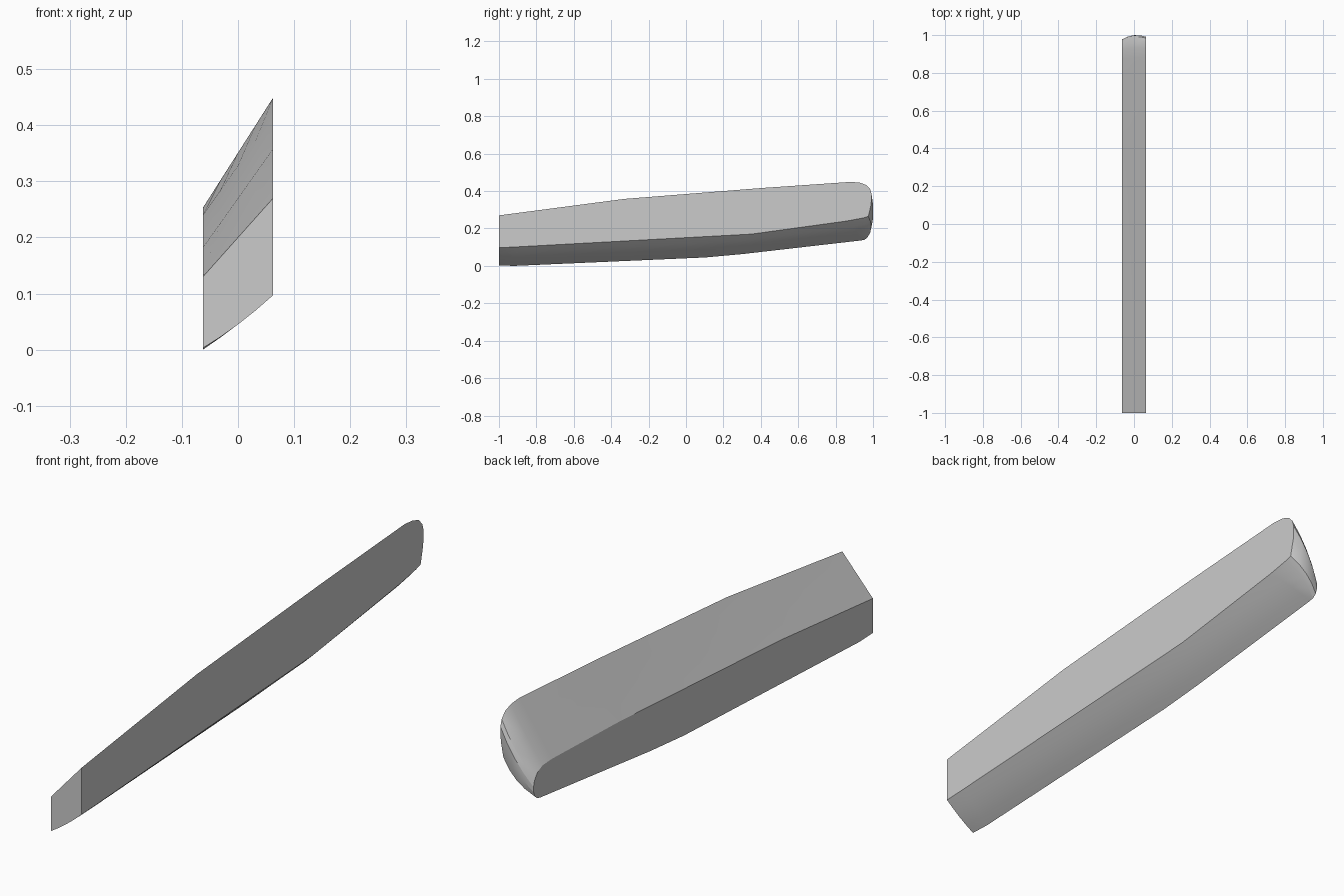
import bpy, bmesh

if "Cube" in bpy.data.objects:
    bpy.data.objects.remove(bpy.data.objects["Cube"])

# Matching outline points of the two flat sides: (left y, left z, right y, right z, back bulge, belly bulge)
OUTLINE = [
    # top edge, front to back
    (-1.0, .13, -1.0, .27, 0, 0),
    (-.46, .182, -.33, .358, 0, 0),
    (.47, .24, .40, .416, 0, 0),
    (.87, .253, .88, .449, 0, 0),
    # rounded back end
    (.925, .25, .93, .445, .004, 0),
    (.955, .235, .965, .432, .008, 0),
    (.972, .212, .985, .41, .012, 0),
    (.978, .19, .992, .385, .014, 0),
    (.977, .17, .99, .33, .016, 0),
    (.97, .152, .975, .265, .018, -.003),
    (.955, .14, .95, .257, .018, -.004),
    # bottom edge, back to front
    (.935, .136, .86, .24, .012, -.005),
    (.30, .063, .35, .17, 0, -.006),
    (.10, .045, 0.0, .151, 0, -.006),
    (-.92, 0.0, -.90, .102, 0, -.005),
    (-1.0, .003, -1.0, .097, 0, -.005),
]
HALF_WIDTH = .0625
STEPS = 4

grey = bpy.data.materials.new("light_grey")
grey.diffuse_color = (.6, .6, .6, 1)
grey.use_nodes = True
grey.node_tree.nodes["Principled BSDF"].inputs["Base Color"].default_value = grey.diffuse_color


def section(bm, t):
    """One cross-outline between the left (t=0) and right (t=1) sides."""
    swell = 4 * t * (1 - t)
    x = HALF_WIDTH * (2 * t - 1)
    return [bm.verts.new((x, ly + (ry - ly) * t + by * swell,
                          lz + (rz - lz) * t + bz * swell))
            for ly, lz, ry, rz, by, bz in OUTLINE]


# Slanted bar lofted from the left outline to the right outline
bm = bmesh.new()
rings = [section(bm, i / STEPS) for i in range(STEPS + 1)]
n = len(OUTLINE)
for a, b in zip(rings, rings[1:]):
    for i in range(n):
        j = (i + 1) % n
        bm.faces.new((a[i], a[j], b[j], b[i]))
bm.faces.new(rings[0])
bm.faces.new(rings[-1][::-1])
bmesh.ops.recalc_face_normals(bm, faces=bm.faces)

mesh = bpy.data.meshes.new("slanted_bar")
bm.to_mesh(mesh)
bm.free()
mesh.materials.append(grey)
bar = bpy.data.objects.new("slanted_bar", mesh)
bpy.context.collection.objects.link(bar)

# Soften the rounded end while keeping the side edges crisp
bpy.context.view_layer.objects.active = bar
bar.select_set(True)
bpy.ops.object.shade_smooth_by_angle(angle=.35)
